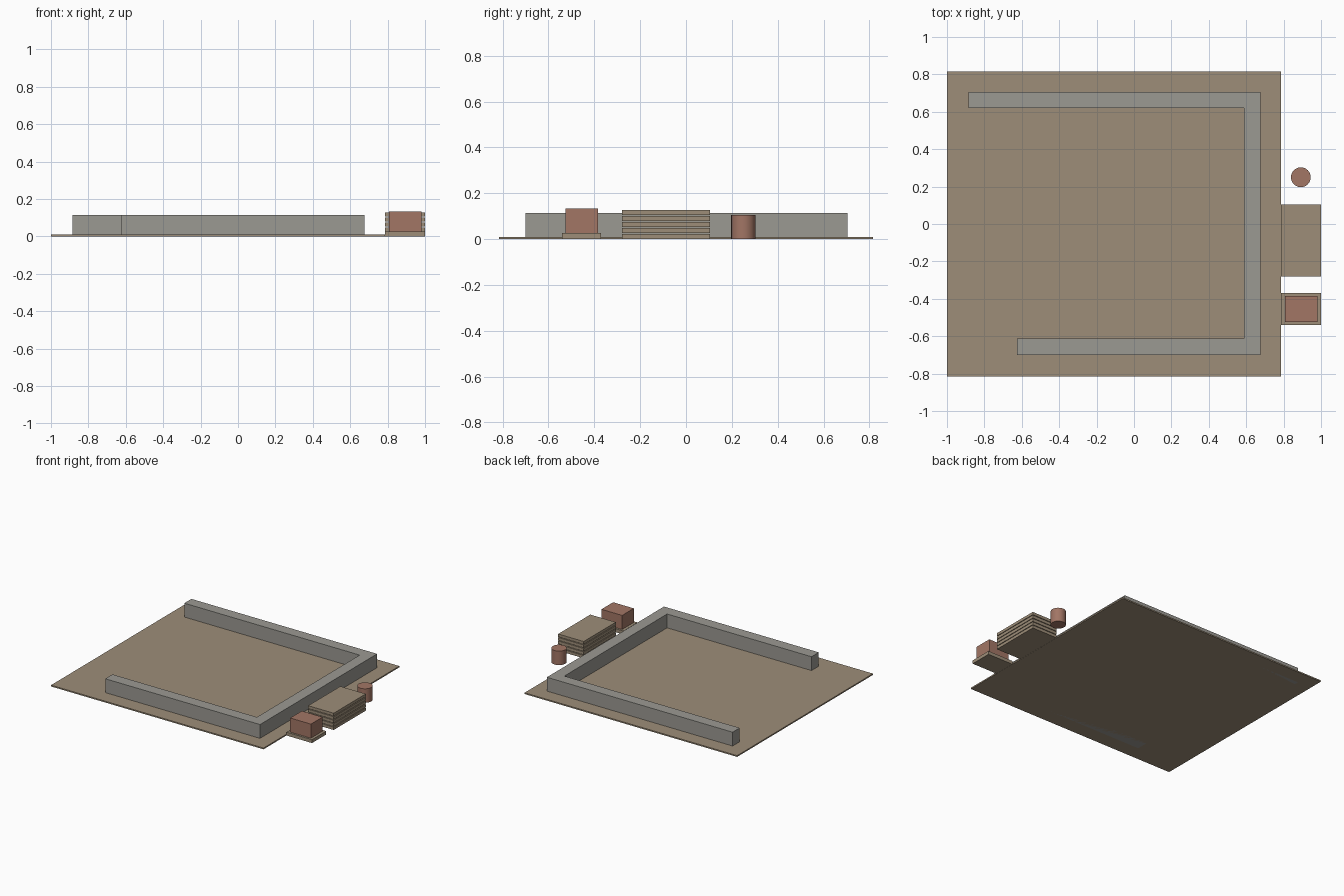
import bpy
import bmesh

cube = bpy.data.objects.get("Cube")
if cube:
    bpy.data.objects.remove(cube, do_unlink=True)


def material(name, rgb):
    m = bpy.data.materials.new(name)
    m.use_nodes = True
    m.diffuse_color = (*rgb, 1)
    m.node_tree.nodes["Principled BSDF"].inputs["Base Color"].default_value = (*rgb, 1)
    return m


sand = material("sandy brown", (0.34, 0.27, 0.19))
grey = material("concrete grey", (0.33, 0.32, 0.29))
clay = material("clay red", (0.36, 0.18, 0.13))


def prism(name, outline, z0, z1, mat):
    """Extrude a flat outline from z0 up to z1."""
    bm = bmesh.new()
    face = bm.faces.new([bm.verts.new((x, y, z0)) for x, y in outline])
    ext = bmesh.ops.extrude_face_region(bm, geom=[face])
    top = [v for v in ext["geom"] if isinstance(v, bmesh.types.BMVert)]
    bmesh.ops.translate(bm, verts=top, vec=(0, 0, z1 - z0))
    bmesh.ops.recalc_face_normals(bm, faces=bm.faces)
    mesh = bpy.data.meshes.new(name)
    bm.to_mesh(mesh)
    bm.free()
    mesh.materials.append(mat)
    obj = bpy.data.objects.new(name, mesh)
    bpy.context.collection.objects.link(obj)
    return obj


def box(name, x0, x1, y0, y1, z0, z1, mat):
    return prism(name, [(x0, y0), (x1, y0), (x1, y1), (x0, y1)], z0, z1, mat)


# Ground slab
box("ground_slab", -1, 0.785, -0.815, 0.815, 0, 0.01, sand)

# Three-sided foundation wall, open to the right side
prism("foundation_wall", [
    (-0.885, 0.705), (-0.885, 0.62), (0.588, 0.62), (0.588, -0.613),
    (-0.625, -0.613), (-0.625, -0.7), (0.675, -0.7), (0.675, 0.705),
], 0, 0.115, grey)

# Stack of boards with narrow gaps
boards, pitch, thick = 5, 0.0265, 0.0215
for i in range(boards):
    box(f"board_{i + 1}", 0.786, 1, -0.28, 0.105, i * pitch, i * pitch + thick, sand)

# Pallet carrying a block of bricks
box("pallet", 0.786, 1, -0.54, -0.37, 0, 0.026, sand)
box("brick_block", 0.806, 0.98, -0.525, -0.385, 0.026, 0.133, clay)

# Barrel
bpy.ops.mesh.primitive_cylinder_add(vertices=24, radius=0.053, depth=0.106,
                                    location=(0.892, 0.25, 0.053))
barrel = bpy.context.object
barrel.name = "barrel"
barrel.data.materials.append(clay)
bpy.ops.object.shade_smooth_by_angle()
